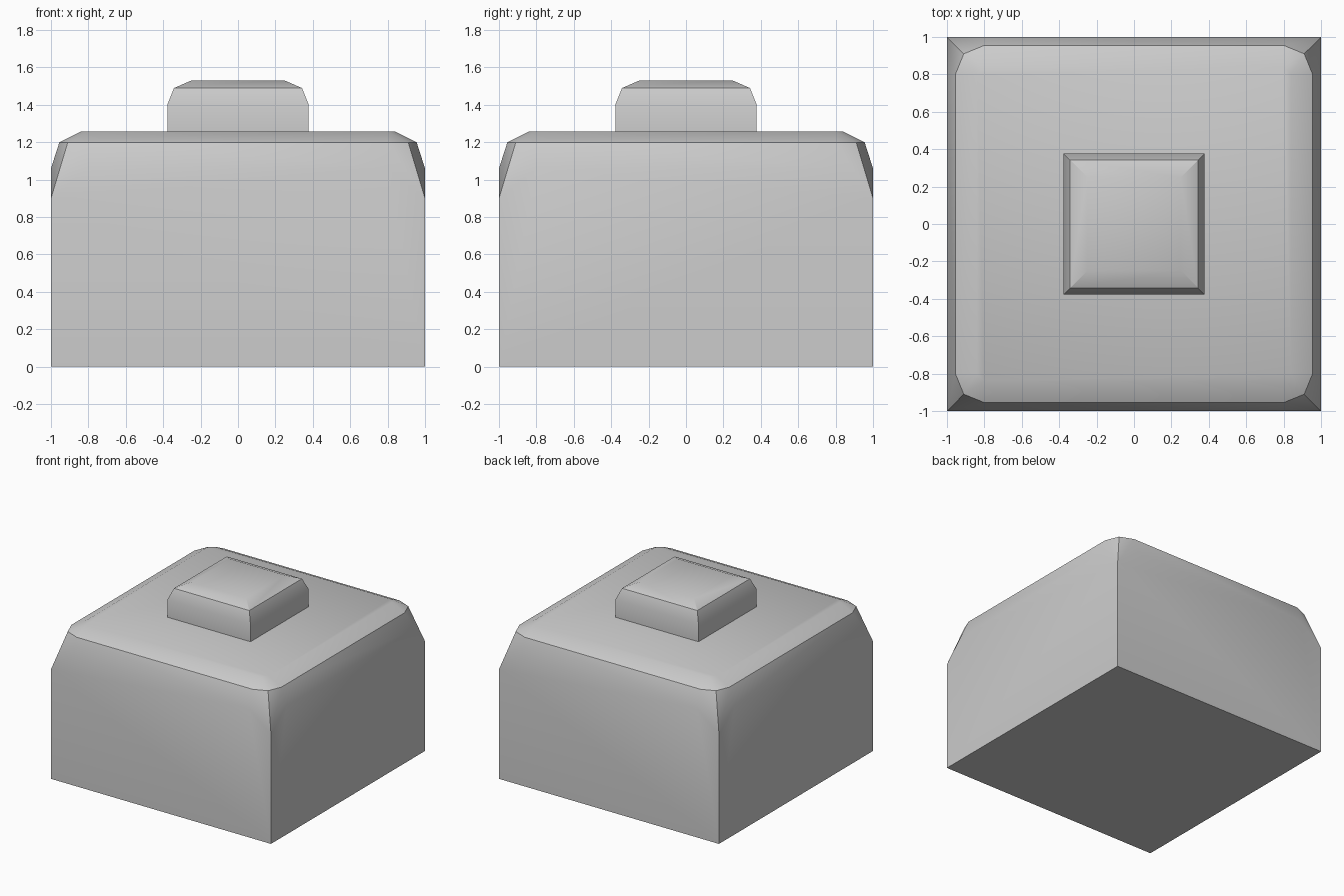
import bpy, bmesh, math

if "Cube" in bpy.data.objects:
    bpy.data.objects.remove(bpy.data.objects["Cube"])


def rounded_block(name, points):
    """Mirror one quarter's points about x, y and the diagonal, then wrap a hull."""
    bm = bmesh.new()
    seen = set()
    for a, b, z in points:
        for x, y in ((a, b), (b, a)):
            for sx in (-1, 1):
                for sy in (-1, 1):
                    seen.add((sx * x, sy * y, z))
    for co in sorted(seen):
        bm.verts.new(co)
    bmesh.ops.convex_hull(bm, input=bm.verts[:])
    bmesh.ops.dissolve_limit(bm, angle_limit=0.01, verts=bm.verts[:], edges=bm.edges[:])
    bmesh.ops.recalc_face_normals(bm, faces=bm.faces[:])
    mesh = bpy.data.meshes.new(name)
    bm.to_mesh(mesh)
    bm.free()
    obj = bpy.data.objects.new(name, mesh)
    bpy.context.collection.objects.link(obj)
    bpy.ops.object.select_all(action='DESELECT')
    obj.select_set(True)
    bpy.context.view_layer.objects.active = obj
    bpy.ops.object.shade_smooth_by_angle(angle=math.radians(32))
    return obj


# body: square sides, rounded rim that dips lower at the corners
rounded_block("body", [
    (1, 1, 0), (1, 1, 0.90),
    (0.80, 1, 1.06),
    (0.91, 0.91, 1.20), (0.80, 0.955, 1.20),
    (0.80, 0.84, 1.257),
])

# raised button on top with a mitred, rounded rim
rounded_block("top_button", [
    (0.378, 0.378, 1.25), (0.378, 0.378, 1.40),
    (0.342, 0.342, 1.49),
    (0.25, 0.25, 1.53),
])
